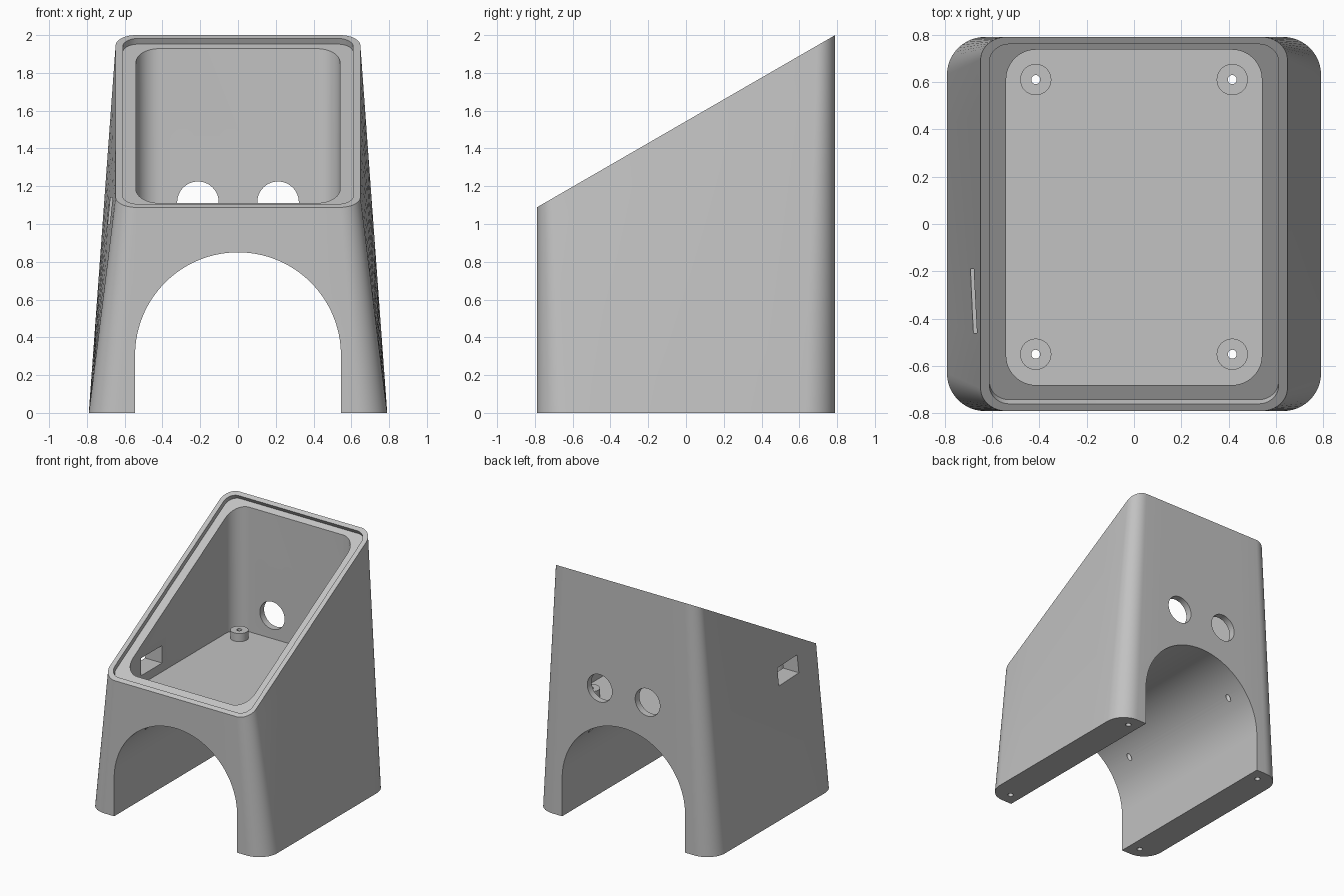
import bpy, bmesh, math
from mathutils import Matrix, Vector

if "Cube" in bpy.data.objects:
    bpy.data.objects.remove(bpy.data.objects["Cube"])

HALF = 0.79
TILT = math.radians(30)
# Frame of the sloped opening
SLOPE = Matrix.Translation((0, 0, 1.544)) @ Matrix.Rotation(TILT, 4, 'X')
SLOPE_HALF = HALF / math.cos(TILT)

grey = bpy.data.materials.new("plain_grey")
grey.use_nodes = True
colour = (0.54, 0.54, 0.54, 1)
grey.diffuse_color = colour
grey.node_tree.nodes["Principled BSDF"].inputs["Base Color"].default_value = colour


def rounded_rect(hx, hy, r, arc=12, straight=1):
    """Outline of a rounded rectangle, counter-clockwise."""
    arcs = []
    for k, (sx, sy) in enumerate([(1, 1), (-1, 1), (-1, -1), (1, -1)]):
        centre = Vector((sx * (hx - r), sy * (hy - r), 0))
        arcs.append([centre + r * Vector((math.cos(a), math.sin(a), 0))
                     for a in [(k + i / arc) * math.pi / 2 for i in range(arc + 1)]])
    points = []
    for k in range(4):
        start, end = arcs[k][-1], arcs[(k + 1) % 4][0]
        points += arcs[k]
        points += [start.lerp(end, i / straight) for i in range(1, straight)]
    return points


def loft(name, bottom, top, levels=1):
    """Closed solid ruled between two matching outlines."""
    bm = bmesh.new()
    rings = [[bm.verts.new(a.lerp(b, i / levels)) for a, b in zip(bottom, top)]
             for i in range(levels + 1)]
    n = len(bottom)
    for low, high in zip(rings, rings[1:]):
        for i in range(n):
            j = (i + 1) % n
            bm.faces.new((low[i], low[j], high[j], high[i]))
    bm.faces.new(rings[0][::-1])
    bm.faces.new(rings[-1])
    bmesh.ops.recalc_face_normals(bm, faces=bm.faces)
    mesh = bpy.data.meshes.new(name)
    bm.to_mesh(mesh)
    bm.free()
    mesh.materials.append(grey)
    obj = bpy.data.objects.new(name, mesh)
    bpy.context.collection.objects.link(obj)
    return obj


def prism(name, outline, matrix, z0, z1):
    """Extrude a flat outline between two heights of a frame."""
    return loft(name, [matrix @ (p + Vector((0, 0, z0))) for p in outline],
                [matrix @ (p + Vector((0, 0, z1))) for p in outline])


def circle(r, n=32):
    return [Vector((r * math.cos(t), r * math.sin(t), 0))
            for t in [2 * math.pi * i / n for i in range(n)]]


def combine(target, tool, operation='DIFFERENCE'):
    tool.hide_render = True
    mod = target.modifiers.new(tool.name, 'BOOLEAN')
    mod.operation = operation
    mod.solver = 'EXACT'
    mod.object = tool
    bpy.context.view_layer.objects.active = target
    bpy.ops.object.modifier_apply(modifier=mod.name)
    bpy.data.objects.remove(tool)


# Tapered shell with a sloped top
base = rounded_rect(HALF, HALF, 0.16, straight=6)
rim = [SLOPE @ p for p in rounded_rect(0.648, SLOPE_HALF, 0.11, straight=6)]
body = loft("housing", base, rim, levels=8)

# Recess that leaves a thin lip round the opening
combine(body, prism("lip_recess", rounded_rect(0.61, SLOPE_HALF - 0.035, 0.085),
                    SLOPE, -0.035, 0.1))

# Inner compartment
FLOOR = 0.93
combine(body, prism("compartment", rounded_rect(0.54, 0.708, 0.125),
                    Matrix.Translation((0, 0.028, 0)), FLOOR, 2.2))

# Arched tunnel from front to back
R, SPRING = 0.545, 0.305
arch = [Vector((R * math.cos(t), SPRING + R * math.sin(t), 0))
        for t in [math.pi * i / 64 for i in range(65)]]
arch += [Vector((-R, -0.1, 0)), Vector((R, -0.1, 0))]
FACING = Matrix.Rotation(math.pi / 2, 4, 'X')
combine(body, prism("arch_tunnel", arch, FACING, -1, 1))

# Round openings in the back wall
for x in (-0.212, 0.212):
    place = Matrix.Translation((x, 0, 1.115)) @ FACING
    combine(body, prism("back_opening", circle(0.11, 48), place, -1, -0.6))

# Rectangular port in one side wall
port = [Vector((x, y, 0)) for x, y in
        [(-0.8, -0.46), (-0.45, -0.46), (-0.45, -0.19), (-0.8, -0.19)]]
combine(body, prism("side_port", port, Matrix(), 1.0, 1.14))

# Bored standoffs on the compartment floor
for x in (-0.415, 0.415):
    for y in (-0.55, 0.61):
        place = Matrix.Translation((x, y, 0))
        combine(body, prism("standoff", circle(0.066), place, FLOOR - 0.03, FLOOR + 0.065), 'UNION')
        combine(body, prism("standoff_bore", circle(0.019, 20), place, 0.4, 1.05))

# Screw holes under the feet
for x in (-0.635, 0.635):
    for y in (-0.69, 0.69):
        combine(body, prism("foot_hole", circle(0.021, 20),
                            Matrix.Translation((x, y, 0)), -0.1, 0.25))

# Smooth walls, sharp cut edges
bpy.ops.object.select_all(action='DESELECT')
body.select_set(True)
bpy.context.view_layer.objects.active = body
bpy.ops.object.shade_smooth_by_angle(angle=math.radians(30))
